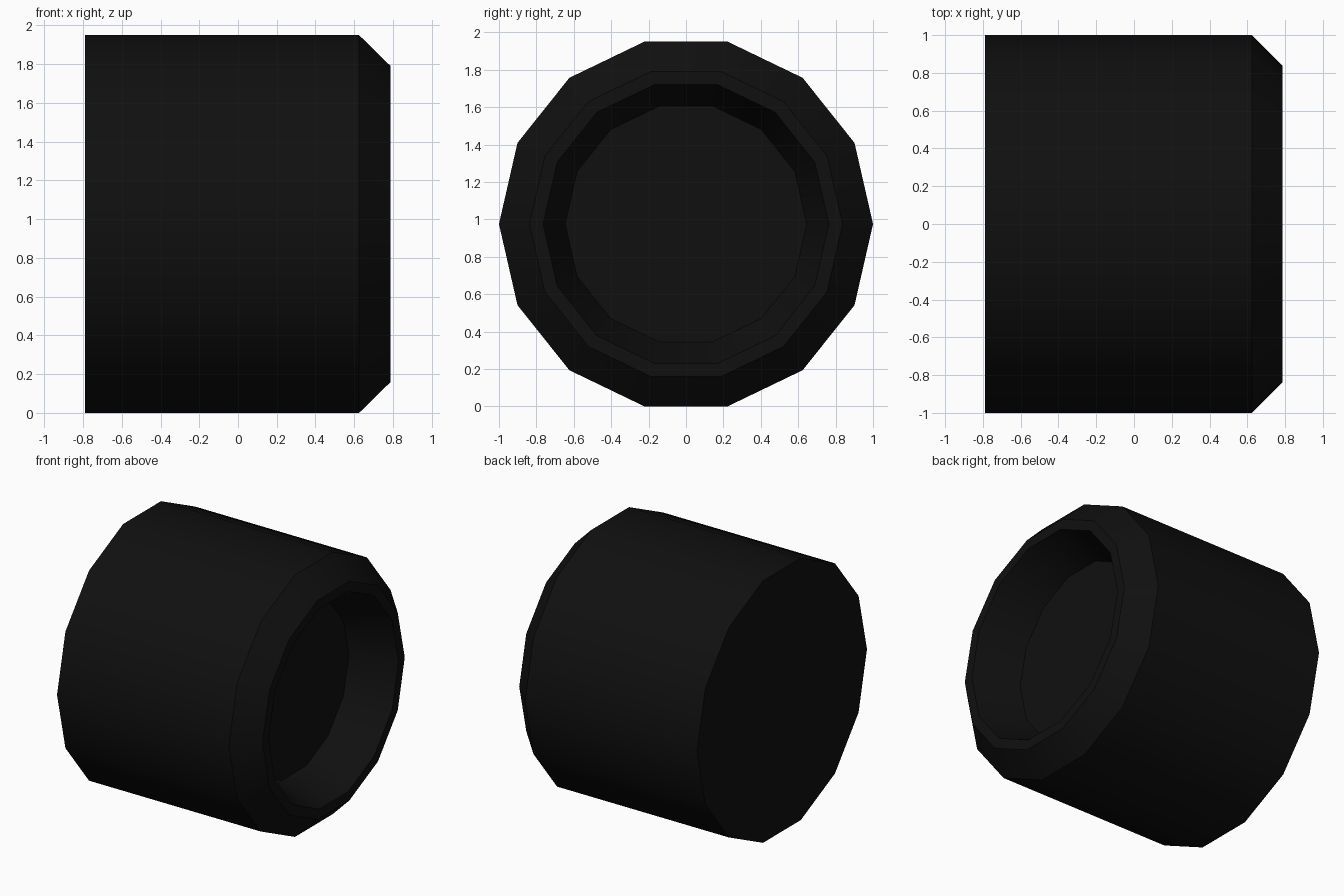
import bpy, bmesh, math

cube = bpy.data.objects.get("Cube")
if cube:
    bpy.data.objects.remove(cube, do_unlink=True)

SIDES = 14
CENTRE_Z = math.cos(math.pi / SIDES)  # rests on a flat side

# Single near-black colour
black = bpy.data.materials.new("near black")
black.use_nodes = True
colour = (0.005, 0.005, 0.005, 1.0)
black.diffuse_color = colour
black.node_tree.nodes["Principled BSDF"].inputs["Base Color"].default_value = colour

# Lathe profile along x: (x, radius), from the back cap to the recess floor
profile = [
    (-0.79, 1.0),     # back edge
    (0.625, 1.0),     # start of chamfer
    (0.787, 0.837),   # end of chamfer
    (0.787, 0.764),   # inner edge of rim
    (0.46, 0.646),    # recess floor
]

bm = bmesh.new()
rings = []
for x, r in profile:
    ring = []
    for i in range(SIDES):
        a = 2 * math.pi * i / SIDES
        ring.append(bm.verts.new((x, r * math.cos(a), CENTRE_Z + r * math.sin(a))))
    rings.append(ring)

# Walls between neighbouring rings
for a, b in zip(rings, rings[1:]):
    for i in range(SIDES):
        j = (i + 1) % SIDES
        bm.faces.new((a[i], a[j], b[j], b[i]))

# Back cap and recess floor
bm.faces.new(rings[0])
bm.faces.new(rings[-1])
bmesh.ops.recalc_face_normals(bm, faces=bm.faces)

mesh = bpy.data.meshes.new("recessed_cylinder")
bm.to_mesh(mesh)
bm.free()
mesh.materials.append(black)
body = bpy.data.objects.new("recessed_cylinder", mesh)
bpy.context.collection.objects.link(body)

# Smooth round the barrel, sharp at the chamfer, rim and caps
bpy.ops.object.select_all(action="DESELECT")
body.select_set(True)
bpy.context.view_layer.objects.active = body
bpy.ops.object.shade_smooth_by_angle(angle=math.radians(30))
